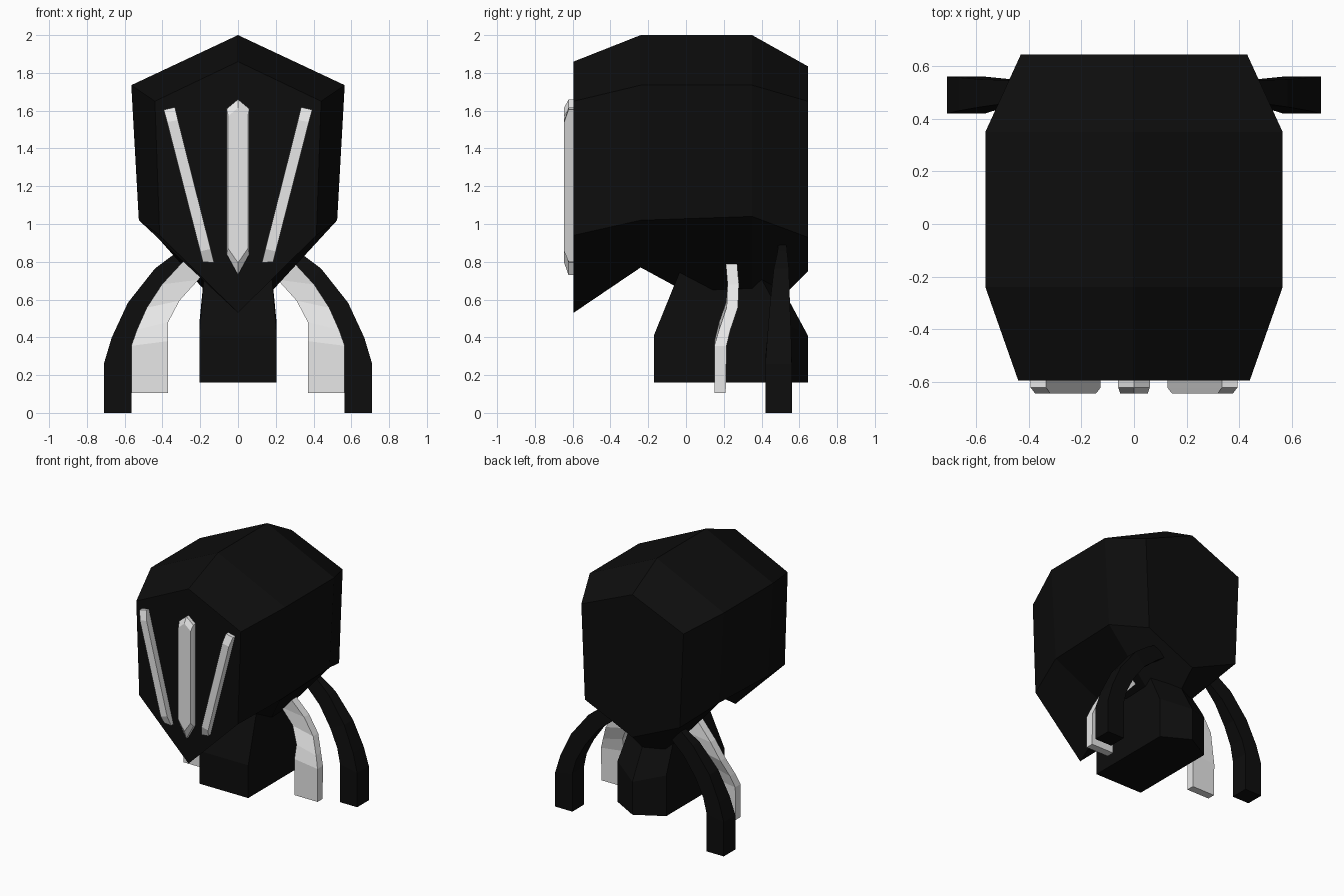
import bpy, bmesh

if "Cube" in bpy.data.objects:
    bpy.data.objects.remove(bpy.data.objects["Cube"], do_unlink=True)


def material(name, c):
    m = bpy.data.materials.new(name)
    m.use_nodes = True
    m.diffuse_color = (c, c, c, 1)
    m.node_tree.nodes["Principled BSDF"].inputs["Base Color"].default_value = (c, c, c, 1)
    return m


BLACK = material("black", 0.004)
SILVER = material("light_grey", 0.8)


def loft(name, rings, mat, flip=False):
    """Join equal-length rings of points into a capped, flat-shaded solid."""
    bm = bmesh.new()
    s = -1 if flip else 1
    rows = [[bm.verts.new((s * x, y, z)) for x, y, z in r] for r in rings]
    n = len(rows[0])
    for a, b in zip(rows, rows[1:]):
        for i in range(n):
            j = (i + 1) % n
            bm.faces.new((a[i], a[j], b[j], b[i]))
    bm.faces.new(rows[0])
    bm.faces.new(rows[-1])
    bmesh.ops.recalc_face_normals(bm, faces=bm.faces)
    me = bpy.data.meshes.new(name)
    bm.to_mesh(me)
    bm.free()
    me.materials.append(mat)
    ob = bpy.data.objects.new(name, me)
    bpy.context.collection.objects.link(ob)
    return ob


# Head: six-sided sections along y
# y, top z, upper corner x z, lower corner x z, bottom z
sections = [
    (-0.595, 1.86, 0.44, 1.65, 0.415, 0.94, 0.53),
    (-0.24, 2.00, 0.565, 1.735, 0.525, 1.02, 0.77),
    (0.35, 2.00, 0.565, 1.735, 0.525, 1.04, 0.45),
    (0.645, 1.835, 0.43, 1.65, 0.40, 0.93, 0.75),
]
loft("head", [[(0, y, t), (ux, y, uz), (lx, y, lz), (0, y, b), (-lx, y, lz), (-ux, y, uz)]
              for y, t, ux, uz, lx, lz, b in sections], BLACK)


# Body: five-sided plan with a ridge at the back, narrowing upward
def plan(x, front, side, back, zf, zs, zb):
    return [(-x, front, zf), (x, front, zf), (x, side, zs), (0, back, zb), (-x, side, zs)]


loft("body", [plan(0.205, -0.17, 0.53, 0.645, 0.16, 0.16, 0.16),
              plan(0.205, -0.17, 0.53, 0.645, 0.41, 0.47, 0.41),
              plan(0.175, -0.02, 0.36, 0.44, 0.78, 0.78, 0.79)], BLACK)

# Legs: outer x z, inner x z, y start, y end, running from foot to hip
rear = [
    (0.71, 0.0, 0.565, 0.0, 0.42, 0.56),
    (0.71, 0.26, 0.565, 0.29, 0.42, 0.56),
    (0.668, 0.40, 0.535, 0.40, 0.43, 0.557),
    (0.583, 0.583, 0.465, 0.53, 0.445, 0.55),
    (0.44, 0.764, 0.36, 0.67, 0.465, 0.545),
    (0.318, 0.855, 0.24, 0.77, 0.485, 0.535),
    (0.20, 0.92, 0.14, 0.84, 0.49, 0.53),
]
fore = [
    (0.565, 0.105, 0.37, 0.105, 0.15, 0.21),
    (0.565, 0.355, 0.37, 0.38, 0.15, 0.215),
    (0.535, 0.44, 0.37, 0.48, 0.175, 0.235),
    (0.483, 0.557, 0.31, 0.594, 0.215, 0.275),
    (0.403, 0.68, 0.21, 0.705, 0.22, 0.28),
    (0.292, 0.80, 0.14, 0.78, 0.21, 0.27),
    (0.24, 0.84, 0.10, 0.82, 0.205, 0.265),
]
for label, path, mat in (("rear_leg", rear, BLACK), ("fore_leg", fore, SILVER)):
    rings = [[(ox, y0, oz), (ox, y1, oz), (ix, y1, iz), (ix, y0, iz)]
             for ox, oz, ix, iz, y0, y1 in path]
    loft("left_" + label, rings, mat)
    loft("right_" + label, rings, mat, flip=True)


# Face bars: raised outline with a smaller front face
def bar(name, outline, front, flip=False):
    loft(name, [[(x, -0.585, z) for x, z in outline],
                [(x, -0.622, z) for x, z in outline],
                [(x, -0.645, z) for x, z in front]], SILVER, flip)


bar("centre_bar",
    [(0, 1.66), (0.06, 1.61), (0.06, 0.84), (0, 0.73), (-0.06, 0.84), (-0.06, 1.61)],
    [(0, 1.615), (0.052, 1.57), (0.052, 0.87), (0, 0.795), (-0.052, 0.87), (-0.052, 1.57)])
for side, flip in (("left", False), ("right", True)):
    bar(side + "_bar",
        [(0.334, 1.618), (0.393, 1.605), (0.186, 0.80), (0.127, 0.795)],
        [(0.318, 1.55), (0.375, 1.54), (0.2, 0.855), (0.145, 0.868)], flip)
